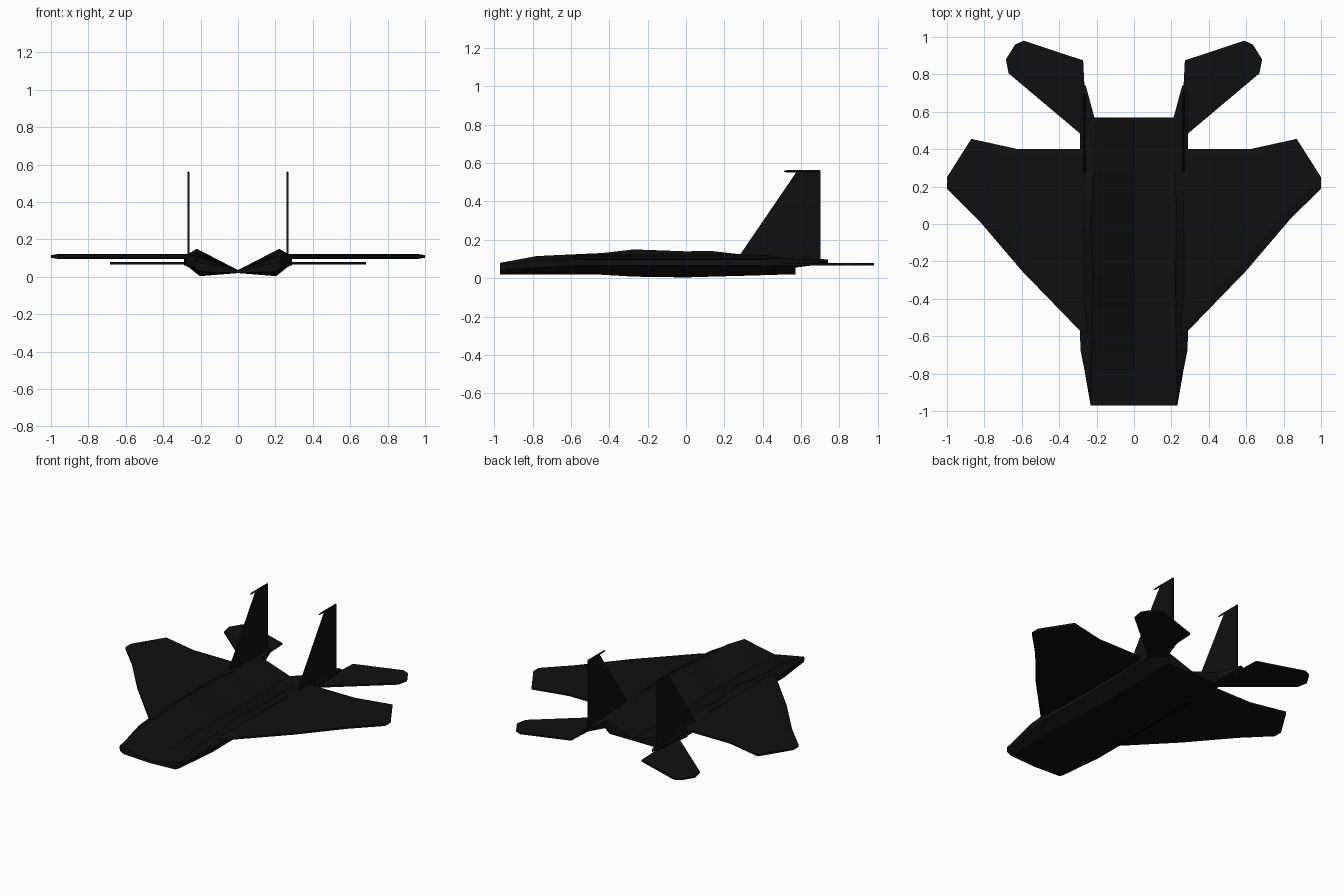
import bpy, bmesh

black = bpy.data.materials.new("matte black")
black.diffuse_color = (0.005, 0.005, 0.005, 1)


def finish(name, bm):
    """Turn a right-hand half or part into a mirrored object."""
    bmesh.ops.recalc_face_normals(bm, faces=bm.faces)
    mesh = bpy.data.meshes.new(name)
    bm.to_mesh(mesh)
    bm.free()
    mesh.materials.append(black)
    ob = bpy.data.objects.new(name, mesh)
    bpy.context.collection.objects.link(ob)
    mod = ob.modifiers.new("mirror", 'MIRROR')
    mod.use_clip = True
    return ob


def loft(name, rings, closed_on_centre=False):
    """Skin a row of equal cross-sections; leave the centre plane open if asked."""
    bm = bmesh.new()
    rows = [[bm.verts.new(p) for p in ring] for ring in rings]
    n = len(rows[0])
    for a, b in zip(rows, rows[1:]):
        for i in range(n - 1 if closed_on_centre else n):
            j = (i + 1) % n
            bm.faces.new((a[i], a[j], b[j], b[i]))
    bm.faces.new(rows[0])
    bm.faces.new(rows[-1])
    return finish(name, bm)


def plate(name, outline, direction, bevel=None):
    """Extrude a flat outline; optionally taper both faces to thin edges."""
    bm = bmesh.new()
    face = bm.faces.new([bm.verts.new(p) for p in outline])
    ext = bmesh.ops.extrude_face_region(bm, geom=[face], use_keep_orig=True)
    new = [g for g in ext["geom"] if isinstance(g, bmesh.types.BMVert)]
    bmesh.ops.translate(bm, verts=new, vec=direction)
    bmesh.ops.recalc_face_normals(bm, faces=bm.faces)
    if bevel:
        caps = [f for f in bm.faces if abs(f.normal.z) > 0.9]
        bmesh.ops.inset_individual(bm, faces=caps, thickness=bevel[0], depth=bevel[1])
    return finish(name, bm)


# fuselage: twin side bodies joined by a V-shaped valley
# y, bottom x, bottom z, chine x, chine z, shoulder x, shoulder z, ridge x, ridge z
stations = [
    (-0.97, 0.20, 0.028, 0.23, 0.045, 0.232, 0.070, 0.230, 0.080),
    (-0.78, 0.21, 0.020, 0.262, 0.055, 0.265, 0.090, 0.230, 0.115),
    (-0.68, 0.21, 0.020, 0.280, 0.060, 0.285, 0.095, 0.228, 0.120),
    (-0.57, 0.21, 0.018, 0.285, 0.065, 0.290, 0.100, 0.226, 0.125),
    (-0.44, 0.21, 0.018, 0.285, 0.065, 0.285, 0.110, 0.224, 0.131),
    (-0.27, 0.21, 0.008, 0.280, 0.065, 0.270, 0.120, 0.220, 0.150),
    (0.00, 0.20, 0.004, 0.280, 0.065, 0.265, 0.122, 0.230, 0.140),
    (0.13, 0.20, 0.008, 0.280, 0.065, 0.265, 0.122, 0.225, 0.142),
    (0.28, 0.20, 0.012, 0.285, 0.065, 0.270, 0.115, 0.215, 0.125),
    (0.48, 0.20, 0.018, 0.290, 0.068, 0.280, 0.105, 0.210, 0.115),
    (0.57, 0.19, 0.020, 0.240, 0.065, 0.240, 0.095, 0.205, 0.105),
]
rings = [[(0, y, 0.02), (bx, y, bz), (cx, y, cz), (sx, y, sz), (rx, y, rz), (0, y, 0.036)]
         for y, bx, bz, cx, cz, sx, sz, rx, rz in stations]
loft("fuselage", rings, closed_on_centre=True)

# tail booms carrying the fins and tailplanes
boom = [(0.40, 0.21, 0.29, 0.05, 0.112), (0.57, 0.212, 0.285, 0.055, 0.105),
        (0.74, 0.258, 0.278, 0.078, 0.098)]
loft("tail_boom", [[(a, y, lo), (b, y, lo + 0.012), (b, y, hi - 0.005), (a, y, hi)]
                   for y, a, b, lo, hi in boom])

# main wings
wing = [(0.25, -0.60), (0.29, -0.57), (0.60, -0.25), (0.83, 0.02), (1.0, 0.19),
        (1.0, 0.25), (0.87, 0.455), (0.62, 0.40), (0.25, 0.40)]
plate("wing", [(x, y, 0.102) for x, y in wing], (0, 0, 0.014), (0.045, 0.007))

# tailplanes
tail = [(0.265, 0.46), (0.29, 0.485), (0.67, 0.805), (0.685, 0.88), (0.635, 0.96),
        (0.59, 0.98), (0.272, 0.875), (0.265, 0.74)]
plate("tailplane", [(x, y, 0.066) for x, y in tail], (0, 0, 0.012))

# upright fins
fin = [(0.28, 0.12), (0.58, 0.56), (0.70, 0.56), (0.70, 0.08), (0.30, 0.08)]
plate("fin", [(0.26, y, z) for y, z in fin], (0.009, 0, 0))

# small pods on the fin tips
pod = [(0.51, 0.002), (0.53, 0.007), (0.69, 0.007), (0.70, 0.005)]
loft("fin_tip_pod", [[(0.2645 + r * sx, y, 0.557 + r * sz)
                      for sx, sz in ((1, 0), (0, 1), (-1, 0), (0, -1))] for y, r in pod])
